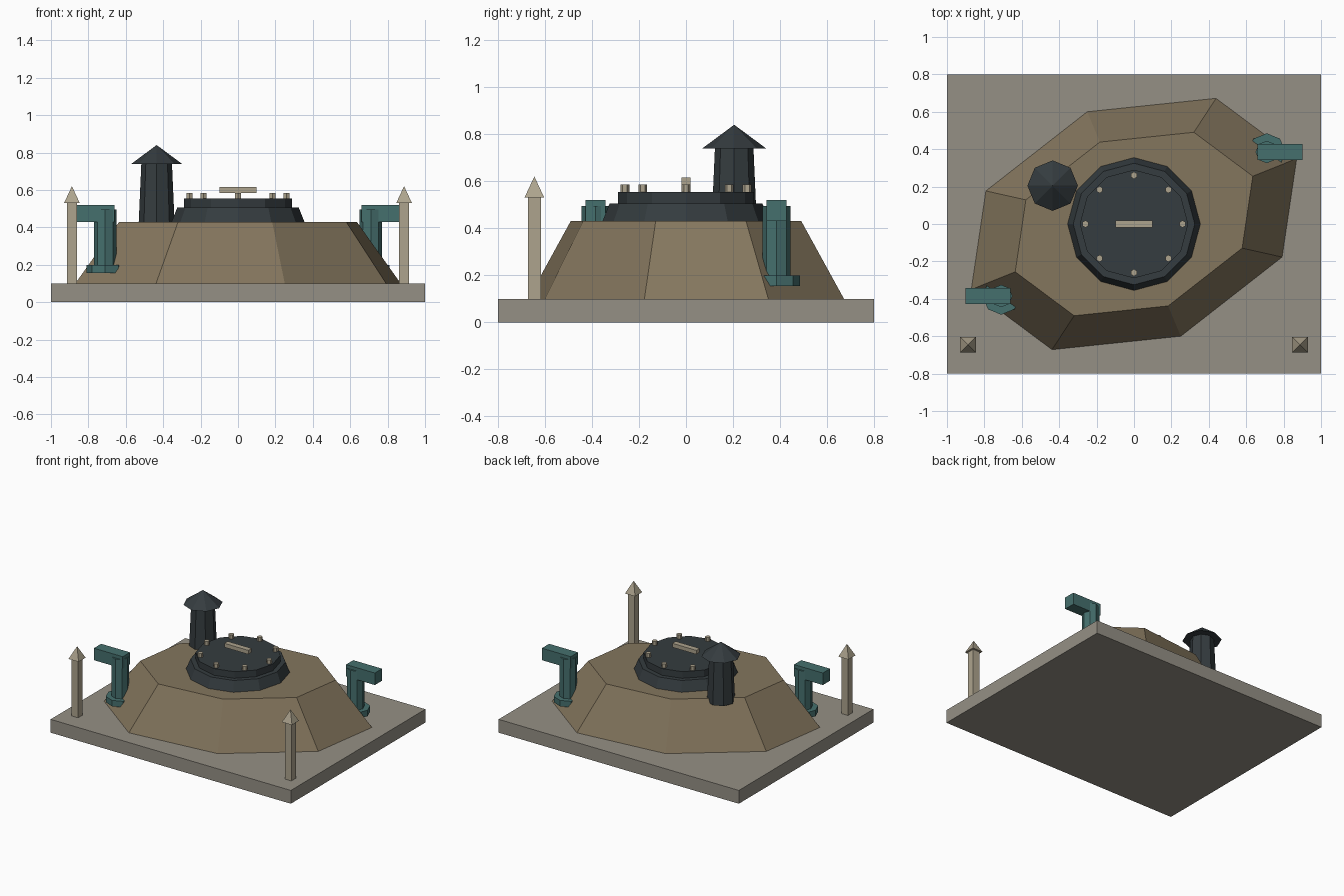
import bpy, bmesh
from math import cos, sin, pi, sqrt
from mathutils import Matrix

if "Cube" in bpy.data.objects:
    bpy.data.objects.remove(bpy.data.objects["Cube"])


def material(name, rgb):
    m = bpy.data.materials.new(name)
    m.diffuse_color = (*rgb, 1)
    m.use_nodes = True
    m.node_tree.nodes["Principled BSDF"].inputs["Base Color"].default_value = m.diffuse_color
    return m


STONE = material("stone", (0.30, 0.28, 0.235))
EARTH = material("earth", (0.23, 0.18, 0.11))
DARK = material("dark_metal", (0.035, 0.045, 0.05))
TEAL = material("teal_pipe", (0.06, 0.16, 0.155))
BONE = material("pale_metal", (0.42, 0.37, 0.27))


def finish(name, bm, mat):
    bmesh.ops.recalc_face_normals(bm, faces=bm.faces)
    me = bpy.data.meshes.new(name)
    bm.to_mesh(me)
    bm.free()
    me.materials.append(mat)
    ob = bpy.data.objects.new(name, me)
    bpy.context.collection.objects.link(ob)
    return ob


def box(name, x, y, z, mat):
    bm = bmesh.new()
    bmesh.ops.create_cube(bm, size=1)
    for v in bm.verts:
        v.co = [(r[0] + r[1]) / 2 + c * (r[1] - r[0]) for r, c in zip((x, y, z), v.co)]
    return finish(name, bm, mat)


def loft(name, rings, mat):
    """Skin a stack of rings (lists of points); a one-point ring is an apex."""
    bm = bmesh.new()
    loops = [[bm.verts.new(p) for p in r] for r in rings]
    for a, b in zip(loops, loops[1:]):
        n = len(a)
        for i in range(n):
            j = (i + 1) % n
            bm.faces.new((a[i], a[j], b[0]) if len(b) == 1 else (a[i], a[j], b[j], b[i]))
    bm.faces.new(loops[0][::-1])
    if len(loops[-1]) > 2:
        bm.faces.new(loops[-1])
    return finish(name, bm, mat)


def prism(name, cx, cy, levels, sides, mat, turn=0.0):
    """Regular-sided solid from (radius, z) levels."""
    rings = []
    for r, z in levels:
        pts = [(cx + r * cos(turn + 2 * pi * i / sides), cy + r * sin(turn + 2 * pi * i / sides), z)
               for i in range(sides)]
        rings.append(pts if r > 0 else [(cx, cy, z)])
    return loft(name, rings, mat)


# Base slab
box("base_slab", (-1, 1), (-0.8, 0.8), (0, 0.1), STONE)

# Skewed eight-sided mound, spanned by two conjugate radii
A, B = (0.87, 0.35), (-0.25, 0.60)
loft("mound", [[(s * (A[0] * cos(t) + B[0] * sin(t)), s * (A[1] * cos(t) + B[1] * sin(t)), z)
                for t in [i * pi / 4 for i in range(8)]]
               for s, z in ((1.0, 0.1), (0.73, 0.43))], EARTH)

# Hatch collar, lid, bolts and handle
prism("hatch_collar", 0, 0, ((0.355, 0.42), (0.355, 0.43), (0.325, 0.505)), 12, DARK)
prism("hatch_lid", 0, 0, ((0.29, 0.50), (0.29, 0.555)), 12, DARK)
for k in range(8):
    a = k * pi / 4
    prism(f"hatch_bolt_{k}", 0.26 * cos(a), 0.26 * sin(a),
          ((0.019, 0.55), (0.019, 0.585)), 6, BONE, pi / 6)
box("hatch_handle", (-0.1, 0.1), (-0.02, 0.02), (0.585, 0.615), BONE)

# Vent chimney and cap
prism("vent_chimney", -0.435, 0.205, ((0.097, 0.40), (0.082, 0.74)), 8, DARK)
prism("vent_cap", -0.435, 0.205, ((0.135, 0.74), (0, 0.84)), 8, DARK)

# Side pipes, the right one turned half round from the left one
for side, angle in (("left", 0), ("right", pi)):
    parts = [
        prism(side + "_pipe", -0.71, -0.385, ((0.06, 0.17), (0.06, 0.495)), 8, TEAL),
        prism(side + "_pipe_foot", -0.71, -0.385, ((0.1, 0.155), (0.1, 0.2)), 8, TEAL),
        box(side + "_pipe_outlet", (-0.9, -0.66), (-0.428, -0.342), (0.43, 0.52), TEAL),
    ]
    for ob in parts:
        ob.data.transform(Matrix.Rotation(angle, 4, 'Z'))

# Front marker posts with pyramid tips
for side, x in (("left", -0.888), ("right", 0.888)):
    prism(side + "_post", x, -0.645, ((0.0275 * sqrt(2), 0.1), (0.0275 * sqrt(2), 0.53)), 4, BONE, pi / 4)
    prism(side + "_post_tip", x, -0.645, ((0.042 * sqrt(2), 0.53), (0, 0.62)), 4, BONE, pi / 4)
